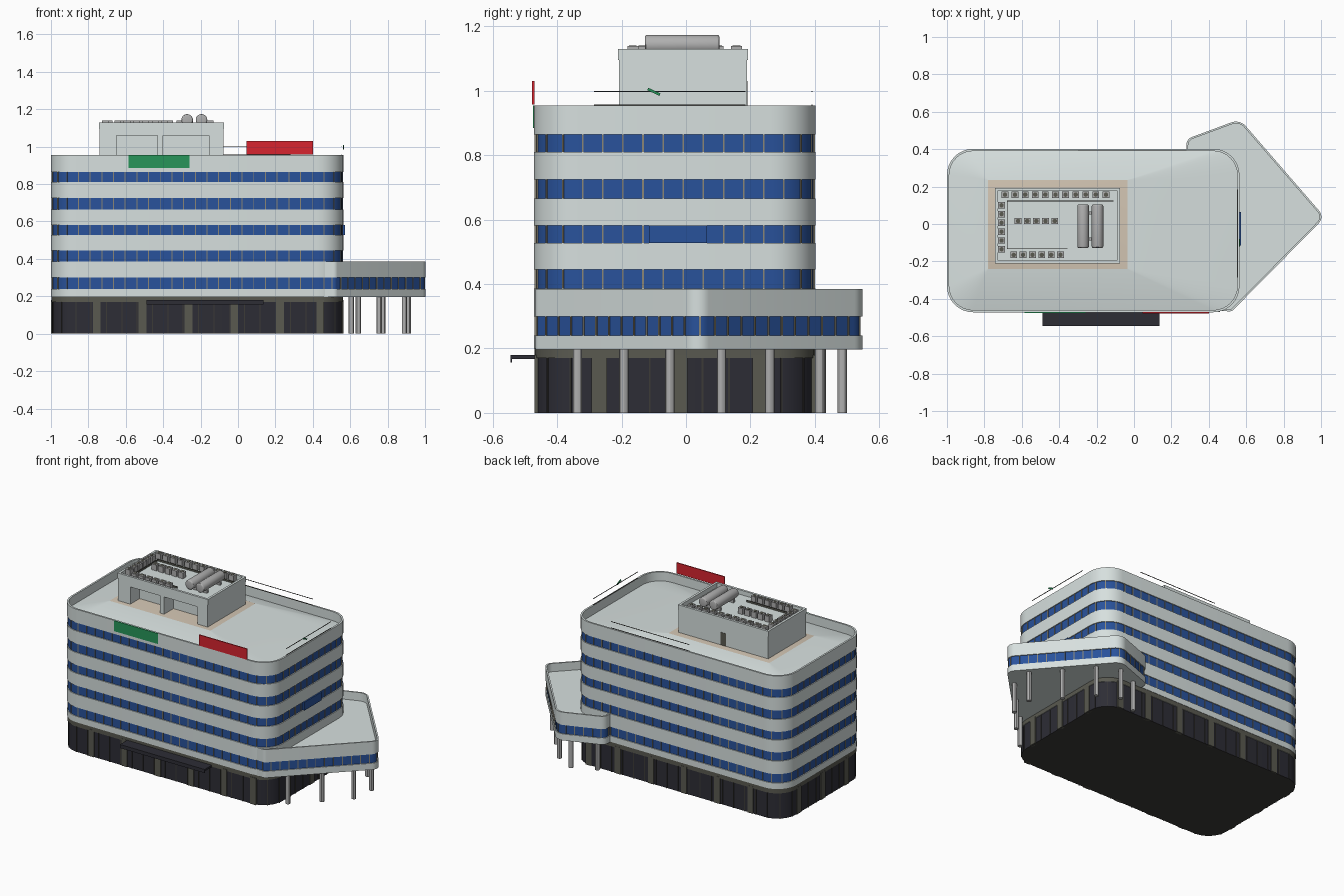
import bpy, bmesh, math
from mathutils import Vector, Matrix

cube = bpy.data.objects.get("Cube")
if cube:
    bpy.data.objects.remove(cube, do_unlink=True)


def material(name, r, g, b):
    m = bpy.data.materials.new(name)
    m.use_nodes = True
    m.diffuse_color = (r, g, b, 1)
    m.node_tree.nodes["Principled BSDF"].inputs["Base Color"].default_value = (r, g, b, 1)
    return m


WALL = material("pale wall", .68, .745, .735)
BLUE = material("blue glass", .022, .085, .33)
FRAME = material("window frame", .26, .24, .18)
DARK = material("dark glass", .026, .026, .036)
STONE = material("dark stone", .10, .10, .08)
GREY = material("grey metal", .43, .43, .43)
TAN = material("tan paving", .65, .56, .45)
RED = material("sign red", .68, .017, .028)
GREEN = material("sign green", .02, .30, .10)
CHAR = material("charcoal", .045, .043, .038)


def finish(name, bm, mats, smooth=False):
    bmesh.ops.recalc_face_normals(bm, faces=bm.faces[:])
    mesh = bpy.data.meshes.new(name)
    bm.to_mesh(mesh)
    bm.free()
    for m in mats:
        mesh.materials.append(m)
    ob = bpy.data.objects.new(name, mesh)
    bpy.context.collection.objects.link(ob)
    if smooth:
        bpy.ops.object.select_all(action="DESELECT")
        ob.select_set(True)
        bpy.context.view_layer.objects.active = ob
        bpy.ops.object.shade_smooth_by_angle(angle=math.radians(30))
    return ob


def boxes(name, items, mat):
    """items: (centre, size, turn about z)"""
    bm = bmesh.new()
    for c, s, turn in items:
        mtx = Matrix.Translation(c) @ Matrix.Rotation(turn, 4, "Z") @ Matrix.Diagonal((*s, 1))
        bmesh.ops.create_cube(bm, size=1, matrix=mtx)
    return finish(name, bm, [mat])


def span(x0, x1, y0, y1, z0, z1):
    return (((x0 + x1) / 2, (y0 + y1) / 2, (z0 + z1) / 2), (x1 - x0, y1 - y0, z1 - z0), 0)


def cylinders(name, spots, radius, z0, z1, mat, sides=12):
    bm = bmesh.new()
    for x, y in spots:
        bmesh.ops.create_cone(bm, cap_ends=True, segments=sides, radius1=radius, radius2=radius,
                              depth=z1 - z0, matrix=Matrix.Translation((x, y, (z0 + z1) / 2)))
    return finish(name, bm, [mat], True)


def rounded(corners, steps=8):
    """Counter-clockwise outline with each (x, y, radius) corner filleted."""
    out, n = [], len(corners)
    for i, (x, y, r) in enumerate(corners):
        p = Vector((x, y))
        a = (Vector(corners[i - 1][:2]) - p).normalized()
        b = (Vector(corners[(i + 1) % n][:2]) - p).normalized()
        half = a.angle(b) / 2
        centre = p + (a + b).normalized() * r / math.sin(half)
        start = p + a * r / math.tan(half) - centre
        turn = math.pi - 2 * half
        for k in range(steps + 1):
            out.append(centre + Matrix.Rotation(turn * k / steps, 2) @ start)
    return out


def rectangle(x0, x1, y0, y1, r):
    return rounded([(x0, y0, r), (x1, y0, r), (x1, y1, r), (x0, y1, r)])


def inset(pts, d):
    out, n = [], len(pts)
    for i, p in enumerate(pts):
        a = (p - pts[i - 1]).normalized()
        b = (pts[(i + 1) % n] - p).normalized()
        na, nb = Vector((-a.y, a.x)), Vector((-b.y, b.x))
        m = (na + nb).normalized()
        out.append(p + m * d / max(m.dot(na), .5))
    return out


def loft(name, rings, mats, cap_bottom, cap_top):
    """rings: (outline, z, material index of the strip above)"""
    bm = bmesh.new()
    loops = [[bm.verts.new((p.x, p.y, z)) for p in pts] for pts, z, _ in rings]
    n = len(loops[0])
    for low, high, ring in zip(loops, loops[1:], rings):
        for i in range(n):
            j = (i + 1) % n
            bm.faces.new((low[i], low[j], high[j], high[i])).material_index = ring[2]
    bm.faces.new(loops[0][::-1]).material_index = cap_bottom
    bm.faces.new(loops[-1]).material_index = cap_top
    return finish(name, bm, mats, True)


def banded(outline, bands):
    rings = []
    for z0, z1, d, mat in bands:
        pts = inset(outline, d) if d else outline
        rings += [(pts, z0, mat), (pts, z1, 0)]
    return rings


def mullions(name, outline, step, zs, mat, width=.005):
    items, n = [], len(outline)
    travelled, target = 0, step / 2
    for i, p in enumerate(outline):
        q = outline[(i + 1) % n]
        length = (q - p).length
        while target <= travelled + length:
            c = p.lerp(q, (target - travelled) / length)
            turn = math.atan2(q.y - p.y, q.x - p.x)
            items += [((c.x, c.y, (a + b) / 2), (width, .006, b - a), turn) for a, b in zs]
            target += step
        travelled += length
    boxes(name, items, mat)


# Main block: dark ground floor, five window bands, parapet and hipped roof
body = rectangle(-1, .564, -.472, .402, .14)
windows = [(.24, .30), (.387, .445), (.527, .582), (.665, .725), (.81, .865)]
bands = [(0, .17, .006, 2), (.17, .2, .002, 3)]
z = .2
for a, b in windows:
    bands += [(z, a, 0, 0), (a, b, .006, 1)]
    z = b
bands.append((z, .955, 0, 0))
rings = banded(body, bands)
lip = inset(body, .012)
rings += [(lip, .955, 0), (lip, .895, 0), (rectangle(-.78, -.035, -.24, .235, .002), .945, 0)]
loft("main_block", rings, [WALL, BLUE, DARK, STONE, TAN, CHAR], 5, 4)
mullions("window_frames", inset(body, .005), .0625, windows, FRAME)
mullions("ground_floor_frames", inset(body, .005), .082, [(0, .17)], CHAR)

# Ground floor piers
piers = []
for x in (-.755, -.51, -.265, -.02, .225, .44):
    piers += [span(x - .021, x + .021, y - .01, y + .01, 0, .18) for y in (-.461, .391)]
for y in (-.27, -.02, .23):
    piers += [span(x - .01, x + .01, y - .024, y + .024, 0, .18) for x in (-.989, .553)]
boxes("ground_floor_piers", piers, STONE)

# Low wing raised on round columns
wing = rounded([(.42, -.462, .01), (.522, -.468, .03), (1.02, .036, .05), (.566, .56, .07),
                (.28, .454, .045), (.28, .3, .01)])
rings = banded(wing, [(.197, .24, 0, 0), (.24, .30, .006, 1), (.30, .385, 0, 0)])
lip = inset(wing, .01)
rings += [(lip, .385, 0), (lip, .33, 0)]
loft("wing", rings, [WALL, BLUE], 0, 0)
mullions("wing_frames", inset(wing, .005), .055, [(.24, .30)], FRAME)
cylinders("wing_columns", [(.605, -.337), (.755, -.193), (.89, -.05), (.91, .11), (.775, .26),
                           (.643, .415), (.51, .485), (.36, .42)], .0145, 0, .2, GREY)

# Entrance canopy
boxes("entrance_canopy", [span(-.49, .135, -.545, -.46, .168, .18),
                          span(-.49, .135, -.545, -.541, .156, .18)], DARK)

# Signs and roof edge rails
boxes("green_sign", [span(-.585, -.26, -.475, -.470, .885, .955)], GREEN)
boxes("red_sign", [span(.045, .4, -.478, -.471, .958, 1.03)], RED)
boxes("blue_sign", [span(.56, .573, -.115, .065, .527, .582)], BLUE)
boxes("roof_rails", [span(.553, .556, -.285, .185, h, h + .003) for h in (.955, .997)]
      + [span(-.3, .28, .39, .393, h, h + .003) for h in (.955, .997)], CHAR)
tag = boxes("green_tag", [((0, 0, 0), (.006, .042, .008), 0)], GREEN)
tag.location = (.565, -.1, .997)
tag.rotation_euler.x = math.radians(-25)

# Penthouse with two open bays in front
x0, x1, y0, y1 = -.74, -.078, -.208, .19
house = [span(x0, x1, -.11, y1, .93, 1.1), span(x0, x1, y0, -.11, 1.06, 1.1)]
house += [span(a, b, y0, -.11, .93, 1.06) for a, b in ((x0, -.65), (-.43, -.4), (-.155, x1))]
t, e = .012, .003
house += [span(x0 - e, x1 + e, y0 - e, y0 + t, 1.095, 1.13),
          span(x0 - e, x1 + e, y1 - t, y1 + e, 1.095, 1.13),
          span(x0 - e, x0 + t, y0 + t, y1 - t, 1.095, 1.13),
          span(x1 - t, x1 + e, y0 + t, y1 - t, 1.095, 1.13)]
boxes("penthouse", house, WALL)
boxes("penthouse_door", [span(-.43, -.39, .187, .1915, .945, 1.03)], STONE)

# Rooftop cooling units in rows with fan discs
spots = [(-.69 + .054 * i, .157) for i in range(11)]
spots += [(-.708, .1 - .047 * i) for i in range(6)]
spots += [(-.62 + .049 * i, .016) for i in range(5)]
spots += [(-.643 + .05 * i, -.165) for i in range(6)]
boxes("cooling_units", [((x, y, 1.118), (.036, .034, .042), 0) for x, y in spots], GREY)
cylinders("cooling_fans", spots, .012, 1.138, 1.1405, STONE, 10)
boxes("roof_pipes", [span(-.68, -.11, .121, .125, 1.1, 1.112),
                     span(-.68, -.676, -.13, .121, 1.1, 1.112),
                     span(-.68, -.355, -.134, -.13, 1.1, 1.112)], STONE)

# Two horizontal tanks on cradles
for side, x in (("left", -.195), ("right", -.272)):
    bm = bmesh.new()
    bmesh.ops.create_cone(bm, cap_ends=True, segments=24, radius1=.031, radius2=.031, depth=.232,
                          matrix=Matrix.Translation((x, -.012, 1.143)) @ Matrix.Rotation(math.pi / 2, 4, "X"))
    rims = [ed for ed in bm.edges if abs(ed.verts[0].co.y - ed.verts[1].co.y) < .001]
    bmesh.ops.bevel(bm, geom=rims, offset=.008, segments=3, profile=.5, affect="EDGES")
    finish("tank_" + side, bm, [GREY], True)
boxes("tank_cradles", [span(-.3, -.168, y - .008, y + .008, 1.095, 1.128) for y in (-.08, .06)], GREY)
